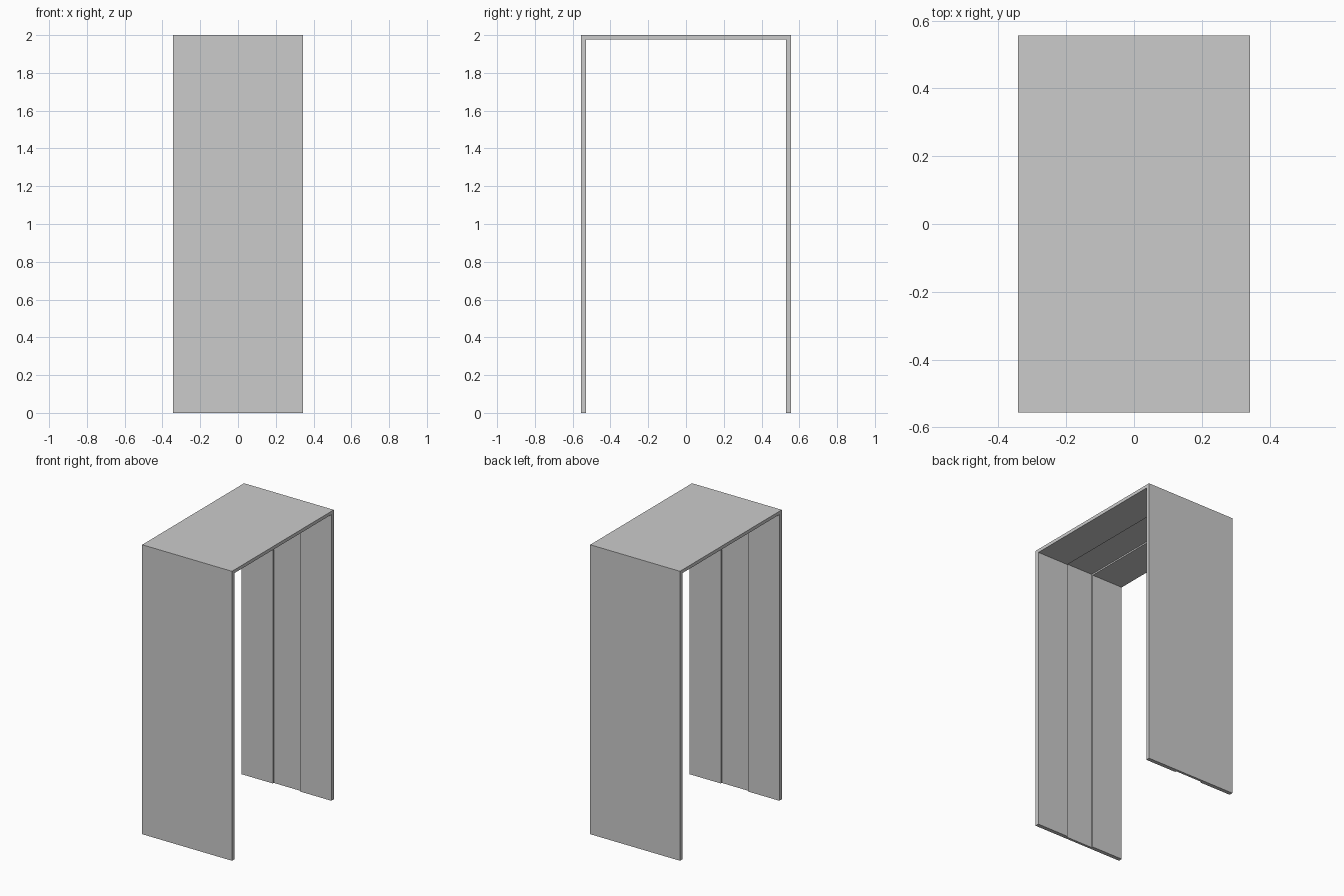
import bpy
import bmesh

if "Cube" in bpy.data.objects:
    bpy.data.objects.remove(bpy.data.objects["Cube"])

HW, HD, H = 0.343, 0.556, 2.0     # half width, half depth, height
LEG_T, TOP_T = 0.027, 0.023       # leg and top thickness
GROOVE_X, GROOVE = 0.104, 0.01    # half width and depth of the inner groove

# Cross-section as (x, inset): outer face, then inner face with a shallow groove
section = [(-HW, None), (HW, None), (HW, 0), (GROOVE_X, 0), (GROOVE_X, GROOVE),
           (-GROOVE_X, GROOVE), (-GROOVE_X, 0), (-HW, 0)]

# Path stations: foot, corner, corner, foot
stations = [(-1, 0), (-1, 1), (1, 1), (1, 0)]

bm = bmesh.new()
rings = []
for side, up in stations:
    ring = []
    for x, cut in section:
        leg = 0 if cut is None else LEG_T - cut
        top = 0 if cut is None else TOP_T - cut
        ring.append(bm.verts.new((x, side * (HD - leg), (H - top) if up else 0)))
    rings.append(ring)

# Skin the lining along the path and cap both feet
n = len(section)
for a, b in zip(rings, rings[1:]):
    for i in range(n):
        j = (i + 1) % n
        bm.faces.new((a[i], a[j], b[j], b[i]))
bm.faces.new(rings[0])
bm.faces.new(rings[-1])
bmesh.ops.recalc_face_normals(bm, faces=bm.faces)

mesh = bpy.data.meshes.new("door_frame")
bm.to_mesh(mesh)
bm.free()
bpy.context.collection.objects.link(bpy.data.objects.new("door_frame", mesh))
